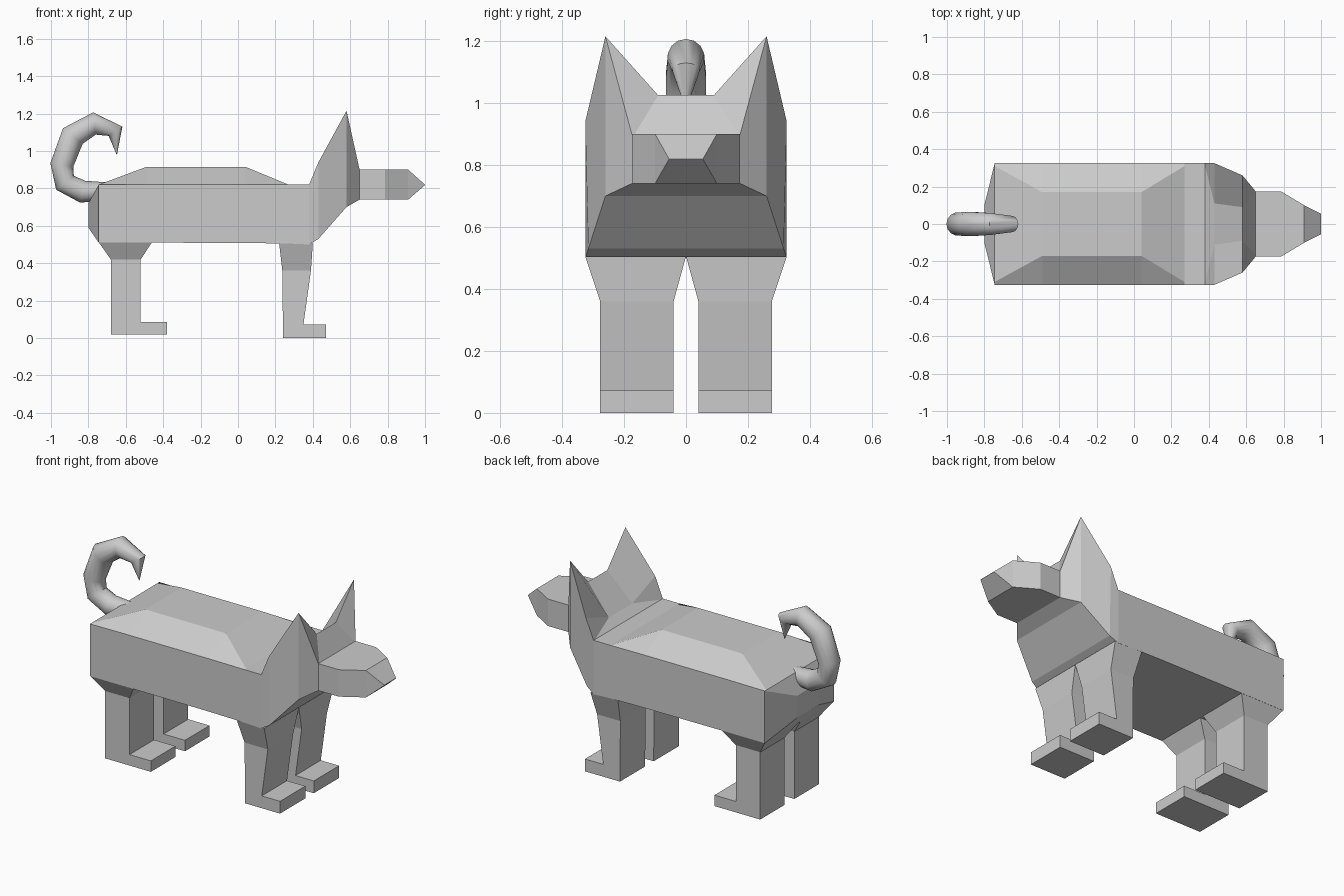
import bpy, bmesh, math
from mathutils import Vector

if "Cube" in bpy.data.objects:
    bpy.data.objects.remove(bpy.data.objects["Cube"])


def loft(name, rings, closed=True, cap=True, mirror=False, weld=1e-4):
    """Skin a list of equal-length point rings into one object."""
    bm = bmesh.new()
    vs = [[bm.verts.new(p) for p in r] for r in rings]
    n = len(vs[0])
    for a, b in zip(vs, vs[1:]):
        for i in range(n if closed else n - 1):
            j = (i + 1) % n
            bm.faces.new((a[i], a[j], b[j], b[i]))
    if cap:
        bm.faces.new(vs[0])
        bm.faces.new(vs[-1])
    bmesh.ops.remove_doubles(bm, verts=bm.verts, dist=weld)
    bmesh.ops.recalc_face_normals(bm, faces=bm.faces)
    if mirror:
        # open half shell: normals must point away from the middle of the body
        dup = bmesh.ops.duplicate(bm, geom=bm.verts[:] + bm.edges[:] + bm.faces[:])["geom"]
        for v in (g for g in dup if isinstance(g, bmesh.types.BMVert)):
            v.co.y *= -1
        bmesh.ops.remove_doubles(bm, verts=bm.verts, dist=weld)
        bmesh.ops.recalc_face_normals(bm, faces=bm.faces)
    me = bpy.data.meshes.new(name)
    bm.to_mesh(me)
    bm.free()
    ob = bpy.data.objects.new(name, me)
    bpy.context.collection.objects.link(ob)
    return ob


# Body, ears and muzzle: half sections along x
# (x, inner top y z, outer top y z, bottom y z)
sections = [
    (-.80, .05, .72, .10, .72, .10, .59),
    (-.745, .31, .82, .325, .82, .325, .51),
    (-.49, .17, .915, .325, .822, .325, .51),
    (.04, .17, .915, .325, .822, .325, .508),
    (.27, .31, .82, .325, .82, .325, .505),
    (.38, .31, .82, .325, .82, .325, .50),
    (.43, .11, .86, .325, .94, .315, .53),
    (.58, .09, 1.025, .26, 1.215, .26, .70),
    (.65, .165, .90, .175, .90, .175, .74),
    (.785, .165, .90, .175, .90, .175, .74),
    (.91, .09, .90, .10, .90, .10, .74),
    (1.0, .045, .82, .055, .82, .055, .818),
]
loft("body", [[(x, 0, zi), (x, yi, zi), (x, yo, zo), (x, yb, zb), (x, 0, zb)]
              for x, yi, zi, yo, zo, yb, zb in sections],
     closed=False, mirror=True)


# Legs: stacked rectangles (x0, x1, y0, y1, z), plus a paw block
def leg(name, side, levels, toe_x, toe_z):
    rings = [[(x0, side * y0, z), (x1, side * y0, z),
              (x1, side * y1, z), (x0, side * y1, z)]
             for x0, x1, y0, y1, z in levels]
    loft(name, rings)
    x0, x1, y0, y1, z = levels[-1]
    loft(name + "_paw", [[(x, side * y0, z), (x, side * y1, z),
                          (x, side * y1, toe_z), (x, side * y0, toe_z)]
                         for x in (x1 - .002, toe_x)])


front = [(.22, .40, .0, .325, .505), (.237, .39, .04, .277, .36),
         (.24, .35, .04, .277, .073), (.24, .35, .04, .277, 0)]
rear = [(-.745, -.46, .01, .325, .512), (-.68, -.52, .045, .275, .42),
        (-.68, -.52, .045, .275, .02)]
for side, label in ((-1, "right"), (1, "left")):
    leg("front_leg_" + label, side, front, .47, .073)
    leg("rear_leg_" + label, side, rear, -.38, .085)

# Curled tail: round tube swept along a path in the xz plane (x, z, radius)
path = [(-.66, .80, .03), (-.73, .785, .05), (-.83, .782, .06), (-.925, .83, .06),
        (-.942, .925, .062), (-.883, 1.08, .067), (-.767, 1.147, .06),
        (-.655, 1.105, .044), (-.648, .98, .001)]
sides = 14
rings = []
for i, (x, z, r) in enumerate(path):
    a, b = path[max(i - 1, 0)], path[min(i + 1, len(path) - 1)]
    t = Vector((b[0] - a[0], 0, b[1] - a[1])).normalized()
    if i == len(path) - 2:
        t = Vector((.55, 0, -.83)).normalized()
    nrm = Vector((-t.z, 0, t.x))
    rings.append([Vector((x, 0, z)) + r * (math.cos(k) * nrm + math.sin(k) * Vector((0, 1, 0)))
                  for k in (2 * math.pi * s / sides for s in range(sides))])
tail = loft("tail", rings)
bpy.context.view_layer.objects.active = tail
tail.select_set(True)
bpy.ops.object.shade_smooth_by_angle(angle=math.radians(50))
